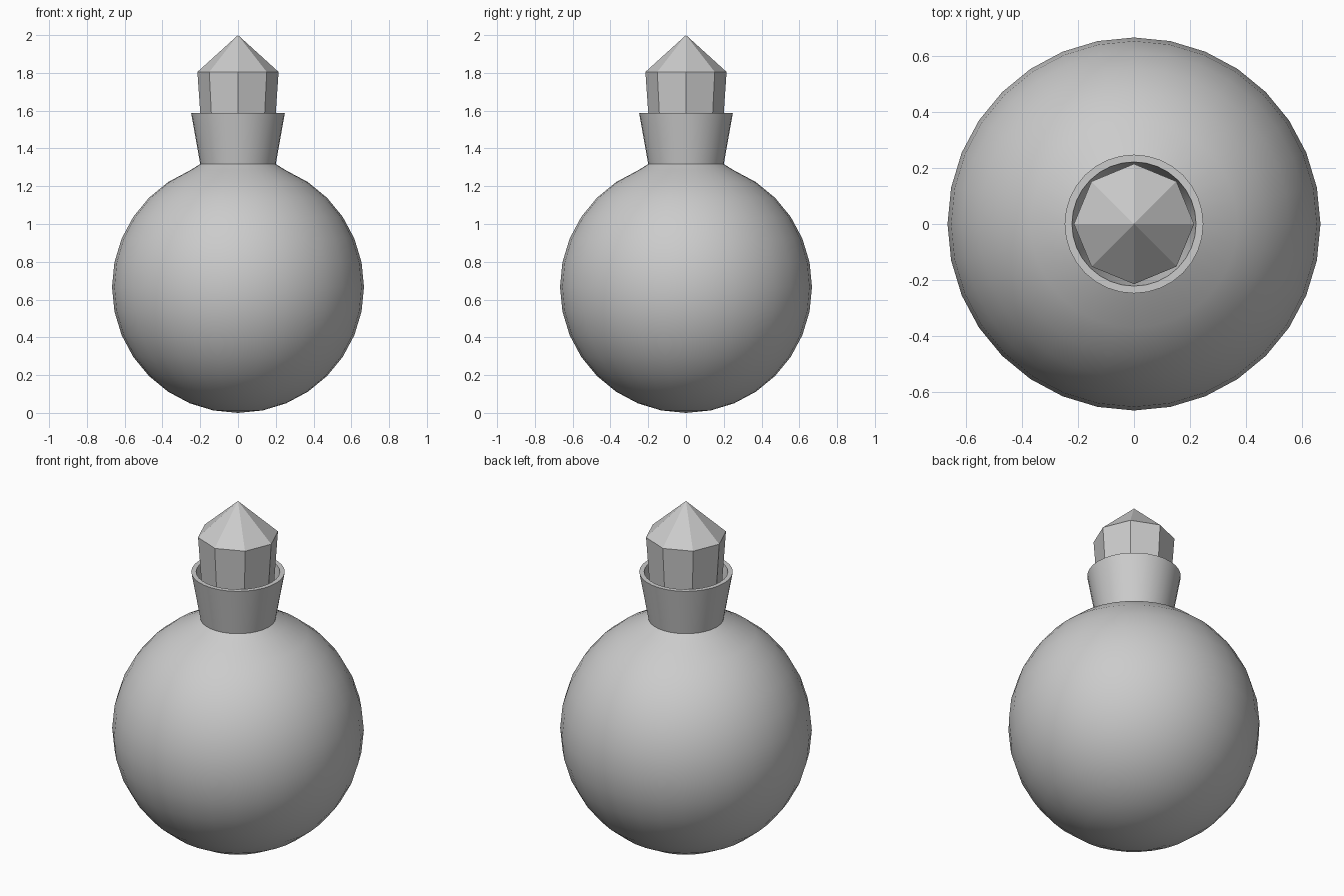
import bpy, bmesh
from math import sin, cos, pi, radians

if "Cube" in bpy.data.objects:
    bpy.data.objects.remove(bpy.data.objects["Cube"])


def lathe(name, profile, sides, smooth):
    """Revolve (radius, z) points around z; radius 0 makes a pole."""
    bm = bmesh.new()
    rings = []
    for r, z in profile:
        if r < 1e-6:
            rings.append([bm.verts.new((0, 0, z))] * sides)
        else:
            rings.append([bm.verts.new((r * cos(2 * pi * i / sides),
                                        r * sin(2 * pi * i / sides), z))
                          for i in range(sides)])
    for a, b in zip(rings, rings[1:]):
        for i in range(sides):
            j = (i + 1) % sides
            corners = list(dict.fromkeys((a[i], a[j], b[j], b[i])))
            bm.faces.new(corners)
    bmesh.ops.recalc_face_normals(bm, faces=bm.faces)
    mesh = bpy.data.meshes.new(name)
    bm.to_mesh(mesh)
    bm.free()
    obj = bpy.data.objects.new(name, mesh)
    bpy.context.collection.objects.link(obj)
    if smooth:
        bpy.ops.object.select_all(action='DESELECT')
        obj.select_set(True)
        bpy.context.view_layer.objects.active = obj
        bpy.ops.object.shade_smooth_by_angle(angle=radians(30))
    return obj


def globe(radius):
    """Half-circle profile from the bottom pole up to the neck opening."""
    return [(radius * sin(pi * k / 16), 0.667 - radius * cos(pi * k / 16))
            for k in range(15)]


# Hollow bottle: round body, flared neck, flat rim, then the inner wall
outer = globe(0.667) + [(0.20, 1.317), (0.248, 1.587)]
inner = globe(0.641) + [(0.175, 1.317), (0.222, 1.587)]
lathe("bottle", outer + inner[::-1], 32, True)

# Faceted eight-sided stopper, tapering down into the neck
lathe("stopper", [(0, 1.36), (0.184, 1.36), (0.215, 1.805), (0, 2.0)], 8, False)
